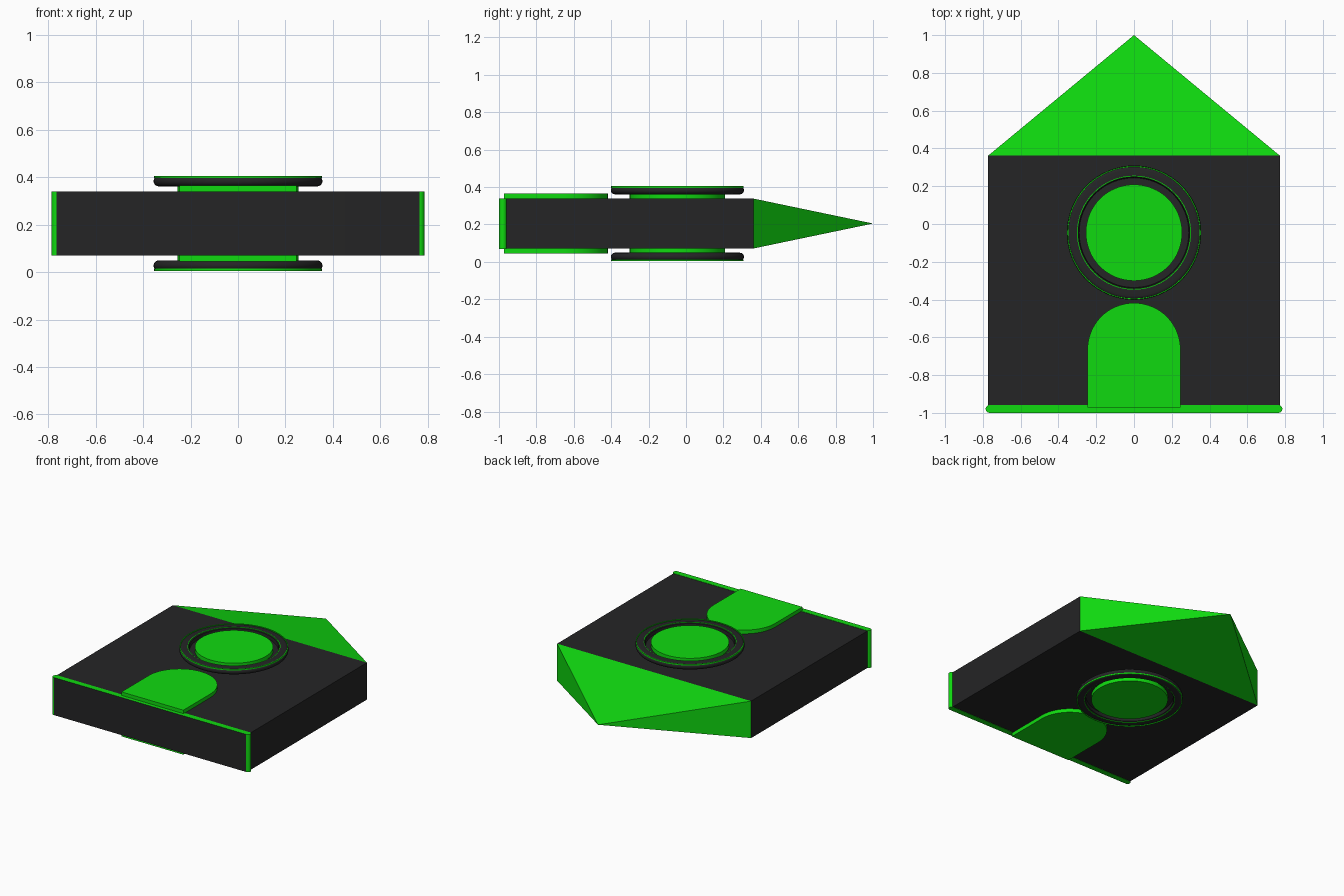
import bpy, bmesh, math

if "Cube" in bpy.data.objects:
    bpy.data.objects.remove(bpy.data.objects["Cube"])

MID = 0.205  # the model mirrors about this height


def material(name, rgb):
    m = bpy.data.materials.new(name)
    m.diffuse_color = (*rgb, 1)
    m.use_nodes = True
    m.node_tree.nodes["Principled BSDF"].inputs["Base Color"].default_value = m.diffuse_color
    return m


green = material("bright green", (0.005, 0.70, 0.005))
dark = material("charcoal", (0.018, 0.018, 0.019))


def finish(name, bm, mats, smooth=False):
    bmesh.ops.recalc_face_normals(bm, faces=bm.faces)
    me = bpy.data.meshes.new(name)
    bm.to_mesh(me)
    bm.free()
    ob = bpy.data.objects.new(name, me)
    bpy.context.collection.objects.link(ob)
    for m in mats:
        me.materials.append(m)
    if smooth:
        bpy.ops.object.select_all(action='DESELECT')
        ob.select_set(True)
        bpy.context.view_layer.objects.active = ob
        bpy.ops.object.shade_smooth_by_angle(angle=math.radians(35))
    return ob


def prism(name, outline, z0, z1, mats, smooth=False):
    bm = bmesh.new()
    f = bm.faces.new([bm.verts.new((x, y, z0)) for x, y in outline])
    r = bmesh.ops.extrude_face_region(bm, geom=[f])
    top = [v for v in r["geom"] if isinstance(v, bmesh.types.BMVert)]
    bmesh.ops.translate(bm, verts=top, vec=(0, 0, z1 - z0))
    return finish(name, bm, mats, smooth)


def arc(cx, cy, r, a0, a1, n):
    angles = [math.radians(a0 + (a1 - a0) * i / n) for i in range(n + 1)]
    return [(cx + r * math.cos(a), cy + r * math.sin(a)) for a in angles]


def lathe(name, profile, side, mat, cy=-0.046, n=64):
    """Closed (radius, height above mid) loop revolved about a vertical axis."""
    bm = bmesh.new()
    rings = []
    for i in range(n):
        a = 2 * math.pi * i / n
        rings.append([bm.verts.new((r * math.cos(a), cy + r * math.sin(a), MID + side * h))
                      for r, h in profile])
    k = len(profile)
    for i in range(n):
        p, q = rings[i], rings[(i + 1) % n]
        for j in range(k):
            bm.faces.new((p[j], q[j], q[(j + 1) % k], p[(j + 1) % k]))
    return finish(name, bm, [mat], True)


# main block
prism("body", [(-0.772, -0.965), (0.772, -0.965), (0.772, 0.362), (-0.772, 0.362)],
      0.072, 0.338, [dark])

# pyramid point at the back
bm = bmesh.new()
base = [bm.verts.new((x, 0.362, z)) for x, z in
        ((-0.772, 0.072), (0.772, 0.072), (0.772, 0.338), (-0.772, 0.338))]
tip = bm.verts.new((0, 1.0, MID))
bm.faces.new(base)
for i in range(4):
    bm.faces.new((base[i], base[(i + 1) % 4], tip))
finish("pointed_roof", bm, [green])

# rounded end plate, dark on its front face
plate = prism("end_plate", arc(0.765, -0.979, 0.0205, -90, 90, 10) +
              arc(-0.765, -0.979, 0.0205, 90, 270, 10), 0.07, 0.34, [green, dark], True)
for p in plate.data.polygons:
    if p.normal.y < -0.99 and p.area > 0.1:
        p.material_index = 1

# arched door running through the block
prism("arched_door", [(-0.246, -0.972), (0.246, -0.972)] +
      arc(0, -0.664, 0.246, 0, 180, 32), 0.045, 0.365, [green], True)

# round window hub
prism("window_hub", arc(0, -0.046, 0.255, 0, 360 - 360 / 64, 63), 0.008, 0.402, [green], True)

# raised window rings on both faces, with thin green lines
outer = arc(0.334, 0.178, 0.022, -90, 90, 8)
for side, label in ((1, "top"), (-1, "bottom")):
    lathe(label + "_window_ring",
          [(0.25, 0.156)] + outer + [(0.302, 0.200), (0.292, 0.192), (0.290, 0.168), (0.25, 0.168)],
          side, dark)
    for r in (0.297, 0.348):
        h = 0.195
        lathe(label + "_ring_line", [(r, h - 0.004), (r + 0.006, h - 0.004),
                                     (r + 0.006, h + 0.005), (r, h + 0.005)], side, green)
